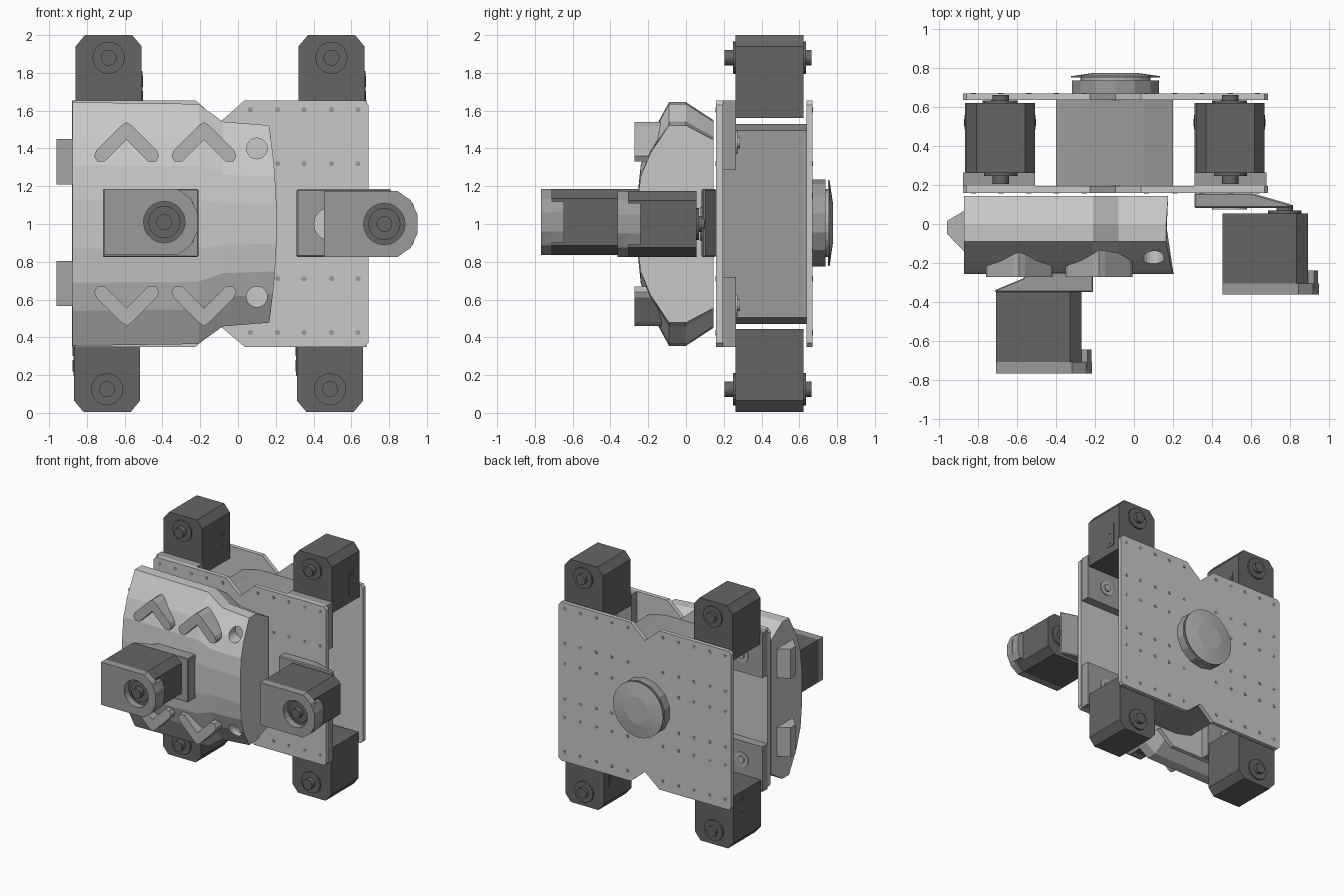
import bpy, bmesh
from math import pi
from mathutils import Matrix, Vector

if "Cube" in bpy.data.objects:
    bpy.data.objects.remove(bpy.data.objects["Cube"])


def material(name, v):
    m = bpy.data.materials.new(name)
    m.use_nodes = True
    m.diffuse_color = (v, v, v, 1)
    m.node_tree.nodes["Principled BSDF"].inputs["Base Color"].default_value = (v, v, v, 1)
    return m


LIGHT = material("light grey", 0.58)
PALE = material("pale grey", 0.46)
MID = material("mid grey", 0.33)
DARK = material("dark grey", 0.13)


def finish(name, bm, mat, smooth=False):
    bmesh.ops.recalc_face_normals(bm, faces=bm.faces)
    me = bpy.data.meshes.new(name)
    bm.to_mesh(me)
    bm.free()
    me.materials.append(mat)
    ob = bpy.data.objects.new(name, me)
    bpy.context.collection.objects.link(ob)
    return ob


def loft(name, sections, mat):
    """Skin equal-length closed loops and cap both ends."""
    bm = bmesh.new()
    rings = [[bm.verts.new(p) for p in s] for s in sections]
    n = len(rings[0])
    for a, b in zip(rings, rings[1:]):
        for i in range(n):
            j = (i + 1) % n
            bm.faces.new((a[i], a[j], b[j], b[i]))
    bm.faces.new(rings[0])
    bm.faces.new(rings[-1])
    return finish(name, bm, mat)


def slab(name, outline, y0, y1, mat):
    """Extrude an x-z outline along y."""
    return loft(name, [[(x, y, z) for x, z in outline] for y in (y0, y1)], mat)


def rod(bm, x, z, y0, y1, r, r2=None, seg=20):
    m = Matrix.Translation((x, (y0 + y1) / 2, z)) @ Matrix.Rotation(-pi / 2, 4, "X")
    bmesh.ops.create_cone(bm, cap_ends=True, segments=seg, radius1=r,
                          radius2=r if r2 is None else r2, depth=y1 - y0, matrix=m)


def rods(name, items, mat, seg=20):
    bm = bmesh.new()
    for it in items:
        rod(bm, *it, seg=seg)
    return finish(name, bm, mat)


def box(name, lo, hi, mat):
    return slab(name, [(lo[0], lo[2]), (hi[0], lo[2]), (hi[0], hi[2]), (lo[0], hi[2])],
                lo[1], hi[1], mat)


def cut(ob, cutter):
    m = ob.modifiers.new("cut", "BOOLEAN")
    m.object = cutter
    m.solver = "EXACT"
    cutter.hide_render = True
    cutter.hide_set(True)


# Chassis plates: two mirrored halves, front and back, meeting at a notched seam
SEAM = -0.095
HALF = [(0, 0.46), (0.13, 0.35), (0.765, 0.35), (0.785, 0.37),
        (0.785, 1.63), (0.765, 1.655), (0.13, 1.655), (0, 1.54)]
COLS = [0.16, 0.305, 0.445, 0.59, 0.73]
for side, s in (("left", 1), ("right", -1)):
    outline = [(SEAM + s * u, z) for u, z in HALF]
    slab(f"front_plate_{side}", outline, 0.16, 0.195, LIGHT)
    slab(f"back_plate_{side}", outline, 0.637, 0.67, LIGHT)
    holes = [(SEAM + s * u, z) for u in COLS for z in (1.605, 1.32, 0.71, 0.425)]
    rods(f"front_holes_{side}", [(x, z, 0.157, 0.162, 0.014) for x, z in holes], MID, 10)
    holes += [(SEAM + s * u, z) for u in COLS[1:] for z in (1.15, 0.86)]
    rods(f"back_holes_{side}", [(x, z, 0.668, 0.673, 0.014) for x, z in holes], MID, 10)

# Central housing between the plates
slab("central_housing", [(-0.4, 0.505), (-0.25, 0.47), (0.05, 0.47), (0.2, 0.505),
                         (0.2, 1.495), (0.05, 1.53), (-0.25, 1.53), (-0.4, 1.495)],
     0.195, 0.637, MID)

# Rear hub with a domed cap
rods("rear_hub", [(SEAM, 1.005, 0.67, 0.738, 0.23)], MID, 14)
rods("rear_cap", [(SEAM, 1.005, 0.738, 0.752, 0.18), (SEAM, 1.005, 0.752, 0.76, 0.228),
                  (SEAM, 1.005, 0.76, 0.777, 0.228, 0.11)], PALE, 24)


def servo(name, x, z, direction, y0):
    """Motor block whose shaft sits near the chamfered end that points along direction."""
    d = Vector(direction)
    side = Vector((-d.y, d.x))
    shape = [(-0.32, -0.175), (0.06, -0.175), (0.12, -0.125),
             (0.12, 0.125), (0.06, 0.175), (-0.32, 0.175)]
    pts = [Vector((x, z)) + d * u + side * v for u, v in shape]
    slab(f"{name}_body", [tuple(p) for p in pts], y0, y0 + 0.36, DARK)
    y1 = y0 + 0.36
    rods(f"{name}_shaft", [(x, z, y0 - 0.014, y1 + 0.014, 0.085),
                           (x, z, y0 - 0.057, y1 + 0.042, 0.042)], DARK)


# Four corner motors with mounting brackets, screws and side sockets
for row, zs, d in (("upper", 1.88, 1), ("lower", 0.125, -1)):
    for side, x in (("right", -0.685), ("left", 0.495)):
        x -= 0.008 if d < 0 else 0
        name = f"{row}_{side}_motor"
        servo(name, x, zs, (0, d), 0.262)
        zb = 1.655 if d > 0 else 0.35
        lo, hi = sorted((zb, zb - d * 0.37))
        bx = -0.695 if side == "right" else 0.495
        box(f"{name}_bracket", (bx - 0.185, 0.195, lo), (bx + 0.185, 0.265, hi), MID)
        rods(f"{name}_screw", [(bx, 1 + d * 0.43, 0.26, 0.272, 0.06),
                               (bx, 1 + d * 0.43, 0.272, 0.285, 0.03)], PALE)
        face, zc = x + d * 0.175, zs - d * 0.165
        box(f"{name}_socket", (face - 0.004, 0.485, zc - 0.095),
            (face + 0.004, 0.56, zc + 0.095), DARK)
        for k in (-0.04, 0.04):
            box(f"{name}_pin", (face - 0.007, 0.505, zc + k - 0.03),
                (face + 0.007, 0.54, zc + k + 0.03), DARK)

# Front cover: faceted profile that narrows toward one end
UPPER = [(0.145, 0.55), (0.0, 0.645), (-0.09, 0.645), (-0.19, 0.46), (-0.24, 0.31), (-0.258, 0.13)]
PROFILE = UPPER + [(y, -z) for y, z in reversed(UPPER)]


def cover_section(x, scale, bulge=0.0):
    return [(x - bulge * (z / 0.645) ** 2, y, 1 + z * scale) for y, z in PROFILE]


cover = loft("front_cover", [cover_section(-0.875, 1), cover_section(-0.21, 0.985),
                             cover_section(-0.08, 0.84), cover_section(0.205, 0.81, 0.04)], LIGHT)
hole_cutter = rods("cover_hole_cutter", [(0.1, 1 + k, -0.4, -0.1, 0.055) for k in (0.4, -0.385)], LIGHT)
cut(cover, hole_cutter)

# Raised chevrons on the cover
ARM = [(0, 0.21), (0.03, 0.19), (0.16, 0.06), (0.172, 0.03), (0.155, 0), (0.115, 0), (0, 0.115)]
CHEVRON = ARM + [(-u, v) for u, v in reversed(ARM[1:-1])]
for x in (-0.59, -0.18):
    for label, s in (("upper", 1), ("lower", -1)):
        slab(f"{label}_chevron", [(x + u, 1 + s * (0.33 + v)) for u, v in CHEVRON],
             -0.273, -0.1, PALE)

# Tapered side lugs on the cover
for label, z0 in (("upper", 1.21), ("lower", 0.565)):
    loft(f"{label}_side_lug", [[(x, y, z) for x, y in
         ((-0.87, -0.145), (-0.962, -0.05), (-0.962, 0.015), (-0.87, 0.07))]
         for z in (z0, z0 + 0.24)], PALE)

# Two forward-facing motors, each with a front clamp plate and a rear mount
for side, sx, y0, cz in (("right", -0.39, -0.71, 1.01), ("left", 0.775, -0.305, 1.0)):
    name = f"front_{side}_motor"
    servo(name, sx, cz, (1, 0), y0)
    plate = [(-0.32, -0.175), (0.07, -0.175), (0.14, -0.125), (0.175, -0.05)]
    plate += [(u, -v) for u, v in reversed(plate)]
    clamp = slab(f"{name}_clamp", [(sx + u, cz + v) for u, v in plate], y0 - 0.058, y0, MID)
    cut(clamp, rods(f"{name}_clamp_cutter", [(sx, cz, y0 - 0.2, y0 + 0.05, 0.11)], MID))
    slab(f"{name}_clamp_lip", [(sx + u, cz + v) for u, v in
         ((0.12, -0.11), (0.15, -0.11), (0.172, -0.05), (0.172, 0.05), (0.15, 0.11), (0.12, 0.11))],
         y0 - 0.03, y0 + 0.065, MID)

# Rear mounts: wedge-ended plates
MOUNTS = {"left": [(0.31, 0.16), (0.31, 0.082), (0.74, 0.082), (0.81, 0.085), (0.81, 0.1), (0.6, 0.16)],
          "right": [(-0.715, -0.35), (-0.21, -0.35), (-0.21, -0.25), (-0.55, -0.25), (-0.57, -0.28), (-0.715, -0.34)]}
for side, outline in MOUNTS.items():
    mount = loft(f"{side}_motor_mount", [[(x, y, z) for x, y in outline]
                 for z in (0.825, 1.185)], MID)
    bevel = mount.modifiers.new("soft corners", "BEVEL")
    bevel.width = 0.012
    bevel.segments = 1
rods("mount_boss", [(0.49, 1.0, 0.074, 0.084, 0.09)], LIGHT)
